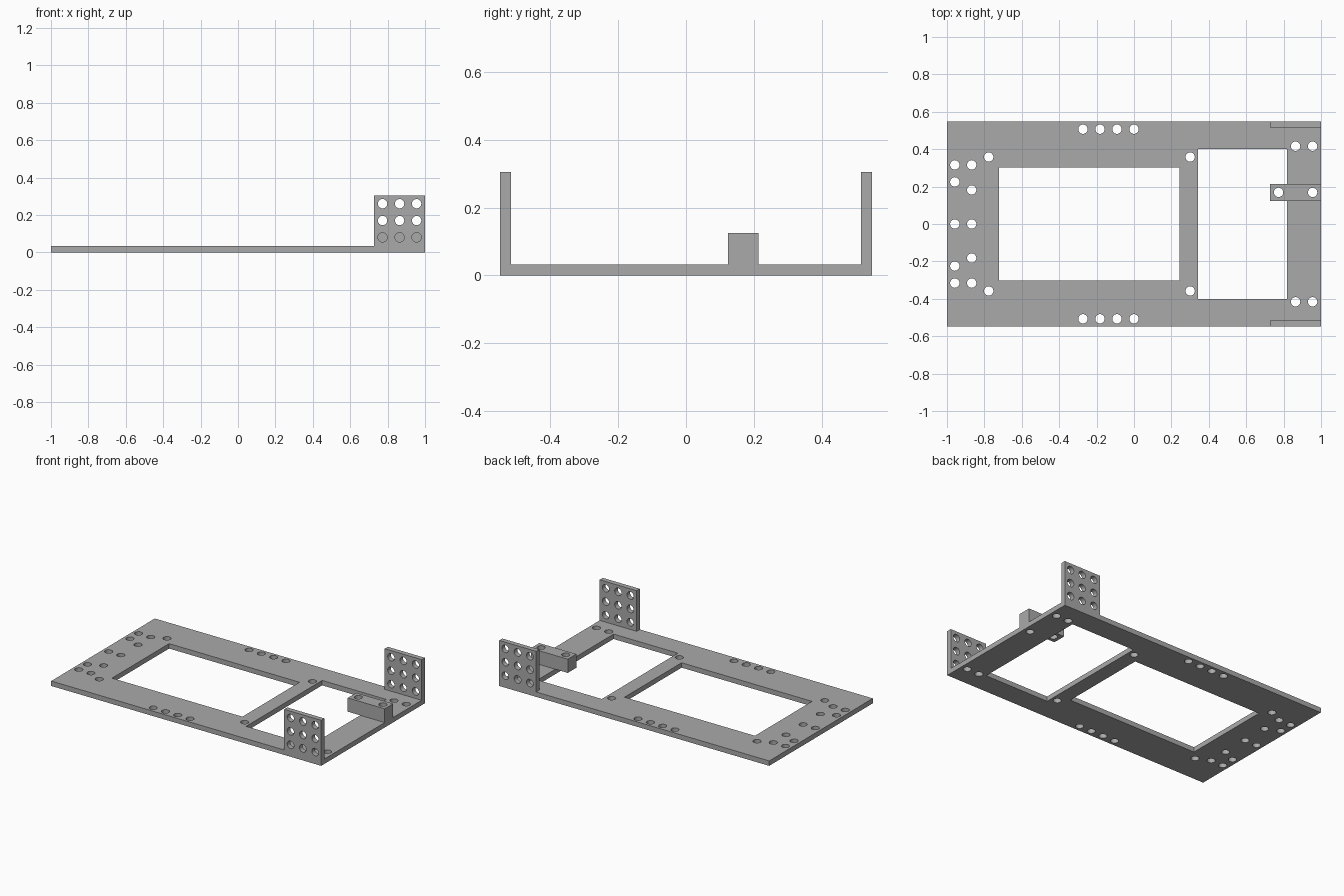
import bpy, bmesh
from mathutils import Matrix, Vector

if "Cube" in bpy.data.objects:
    bpy.data.objects.remove(bpy.data.objects["Cube"], do_unlink=True)

HALF_Y, THICK, HOLE_R = 0.548, 0.033, 0.025
TAB_X, TAB_TOP = 0.726, 0.305
BLOCK_Y, BLOCK_W, BLOCK_TOP = 0.169, 0.09, 0.125

grey = bpy.data.materials.new("plain_grey")
grey.use_nodes = True
colour = (0.4, 0.4, 0.4, 1)
grey.diffuse_color = colour
grey.node_tree.nodes["Principled BSDF"].inputs["Base Color"].default_value = colour


def add_box(bm, lo, hi):
    lo, hi = Vector(lo), Vector(hi)
    size = Matrix.Diagonal((*(hi - lo), 1))
    bmesh.ops.create_cube(bm, size=1, matrix=Matrix.Translation((lo + hi) / 2) @ size)


def add_pin(bm, pos, axis="Z", depth=0.2):
    turn = Matrix.Rotation(1.5707963, 4, "X") if axis == "Y" else Matrix.Identity(4)
    bmesh.ops.create_cone(bm, cap_ends=True, segments=32, radius1=HOLE_R, radius2=HOLE_R,
                          depth=depth, matrix=Matrix.Translation(pos) @ turn)


def make_object(name, bm):
    mesh = bpy.data.meshes.new(name)
    bm.to_mesh(mesh)
    bm.free()
    mesh.materials.append(grey)
    obj = bpy.data.objects.new(name, mesh)
    bpy.context.collection.objects.link(obj)
    return obj


def cut_part(name, lo, hi, cutter_bm):
    """A box with everything in cutter_bm removed from it."""
    bm = bmesh.new()
    add_box(bm, lo, hi)
    part = make_object(name, bm)
    cutter = make_object(name + "_cutter", cutter_bm)
    cutter.hide_render = True
    mod = part.modifiers.new("cut", "BOOLEAN")
    mod.operation, mod.solver, mod.object = "DIFFERENCE", "EXACT", cutter
    bpy.ops.object.select_all(action="DESELECT")
    bpy.context.view_layer.objects.active = part
    part.select_set(True)
    bpy.ops.object.modifier_apply(modifier="cut")
    bpy.data.objects.remove(cutter, do_unlink=True)
    bpy.ops.object.shade_smooth_by_angle()
    return part


# Base plate: two windows and mirrored mounting holes
cuts = bmesh.new()
add_box(cuts, (-0.722, -0.302, -0.1), (0.244, 0.302, 0.1))
add_box(cuts, (0.342, -0.402, -0.1), (0.818, 0.402, 0.1))
mirrored = [(-0.958, 0.316), (-0.958, 0.225), (-0.868, 0.316), (-0.868, 0.182),
            (-0.777, 0.358), (0.3, 0.358), (0.864, 0.416), (0.955, 0.416)]
mirrored += [(-0.091 * i, 0.507) for i in range(4)]
for x, y in mirrored:
    for side in (-1, 1):
        add_pin(cuts, (x, side * y, 0))
for x, y in [(-0.958, 0), (-0.868, 0), (0.955, BLOCK_Y)]:
    add_pin(cuts, (x, y, 0))
cut_part("base_plate", (-1, -HALF_Y, 0), (1, HALF_Y, THICK), cuts)

# Upright side tabs with a three by three hole grid
for name, side in (("right_tab", -1), ("left_tab", 1)):
    y0, y1 = sorted((side * HALF_Y, side * (HALF_Y - THICK)))
    cuts = bmesh.new()
    for x in (0.773, 0.864, 0.955):
        for z in (0.08, 0.17, 0.26):
            add_pin(cuts, (x, side * HALF_Y, z), "Y")
    cut_part(name, (TAB_X, y0, THICK), (1, y1, TAB_TOP), cuts)

# Overhanging block with two vertical holes
cuts = bmesh.new()
for x in (0.773, 0.955):
    add_pin(cuts, (x, BLOCK_Y, BLOCK_TOP / 2), depth=0.4)
cut_part("overhang_block", (TAB_X, BLOCK_Y - BLOCK_W / 2, THICK),
         (1, BLOCK_Y + BLOCK_W / 2, BLOCK_TOP), cuts)
